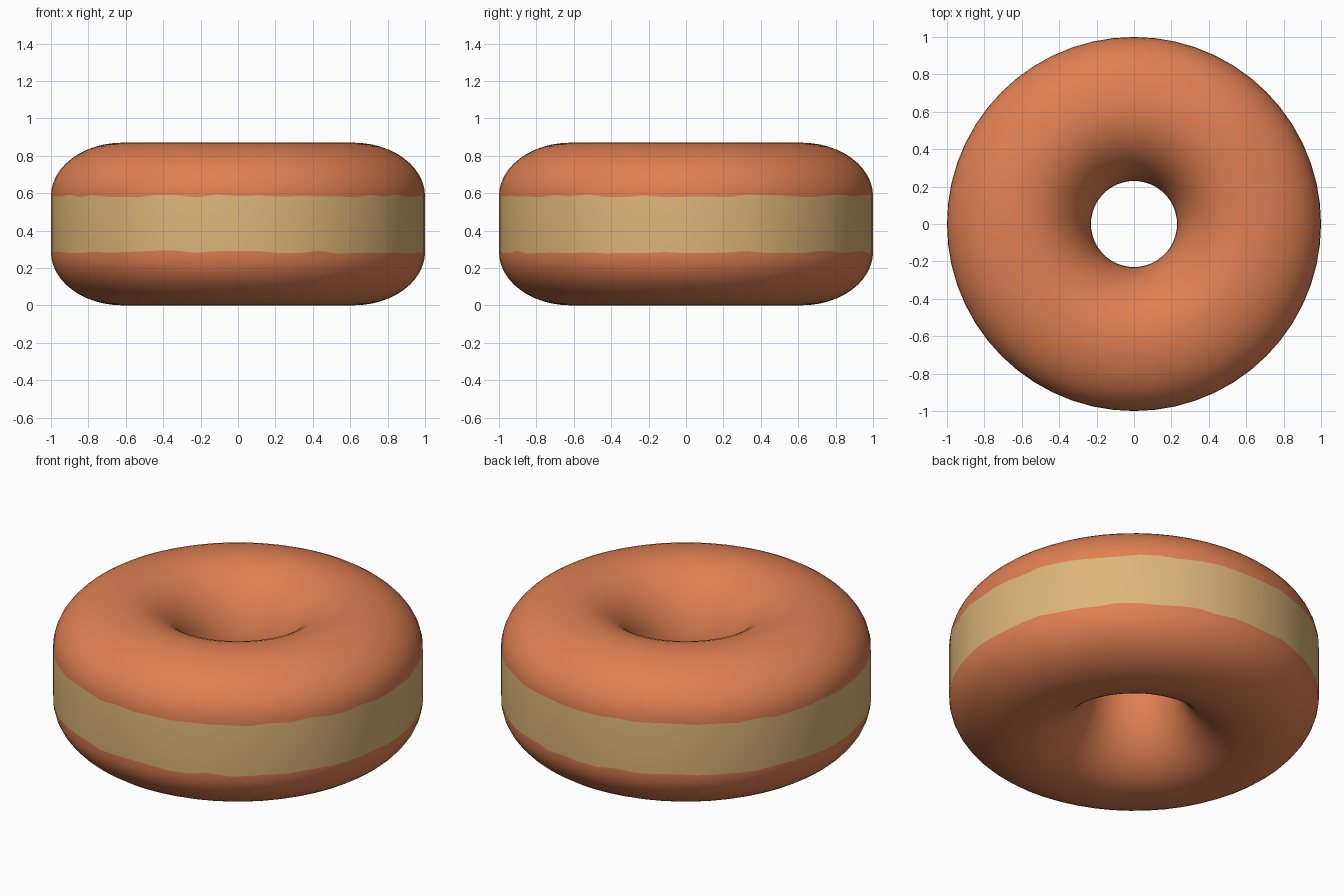
import bpy, bmesh, math, random

cube = bpy.data.objects.get("Cube")
if cube:
    bpy.data.objects.remove(cube, do_unlink=True)

SEGMENTS = 56
MID, HALF = 0.435, 0.435        # middle height and half height
RING, WIDE = 0.615, 0.385       # ring radius and half width
BAND = 0.15                     # half height of the pale band
rng = random.Random(4)


def material(name, colour):
    mat = bpy.data.materials.new(name)
    mat.use_nodes = True
    mat.diffuse_color = (*colour, 1)
    mat.node_tree.nodes["Principled BSDF"].inputs["Base Color"].default_value = (*colour, 1)
    return mat


def section():
    """Closed cross-section: straight outer side, rounded corners, oval inner side."""
    steps = 12
    outer = []
    for i in range(steps + 1):
        a = math.pi / 2 * i / steps
        outer.append((RING + WIDE * math.cos(a), BAND + (HALF - BAND) * math.sin(a)))
    inner = []
    for i in range(1, 2 * steps):
        a = math.pi / 2 + math.pi * i / (2 * steps)
        inner.append((RING + WIDE * math.cos(a), HALF * math.sin(a)))
    return outer + inner + [(r, -z) for r, z in reversed(outer)]


# Ring body: the section swept around z, with a slightly uneven band edge
points = section()
count = len(points)
bm = bmesh.new()
rings = []
for s in range(SEGMENTS):
    a = 2 * math.pi * s / SEGMENTS
    ring = []
    for i, (r, z) in enumerate(points):
        if i in (0, count - 1):
            z += rng.uniform(-0.008, 0.008)
        ring.append(bm.verts.new((r * math.cos(a), r * math.sin(a), MID + z)))
    rings.append(ring)

for s in range(SEGMENTS):
    here, there = rings[s], rings[(s + 1) % SEGMENTS]
    for i in range(count):
        j = (i + 1) % count
        face = bm.faces.new((here[i], there[i], there[j], here[j]))
        face.smooth = True
        face.material_index = 1 if i == count - 1 else 0   # outer side is the band
bmesh.ops.recalc_face_normals(bm, faces=bm.faces)

mesh = bpy.data.meshes.new("ring_body")
bm.to_mesh(mesh)
bm.free()
mesh.materials.append(material("warm orange brown", (0.75, 0.215, 0.085)))
mesh.materials.append(material("pale dough", (0.73, 0.47, 0.19)))
body = bpy.data.objects.new("ring_body", mesh)
bpy.context.collection.objects.link(body)
